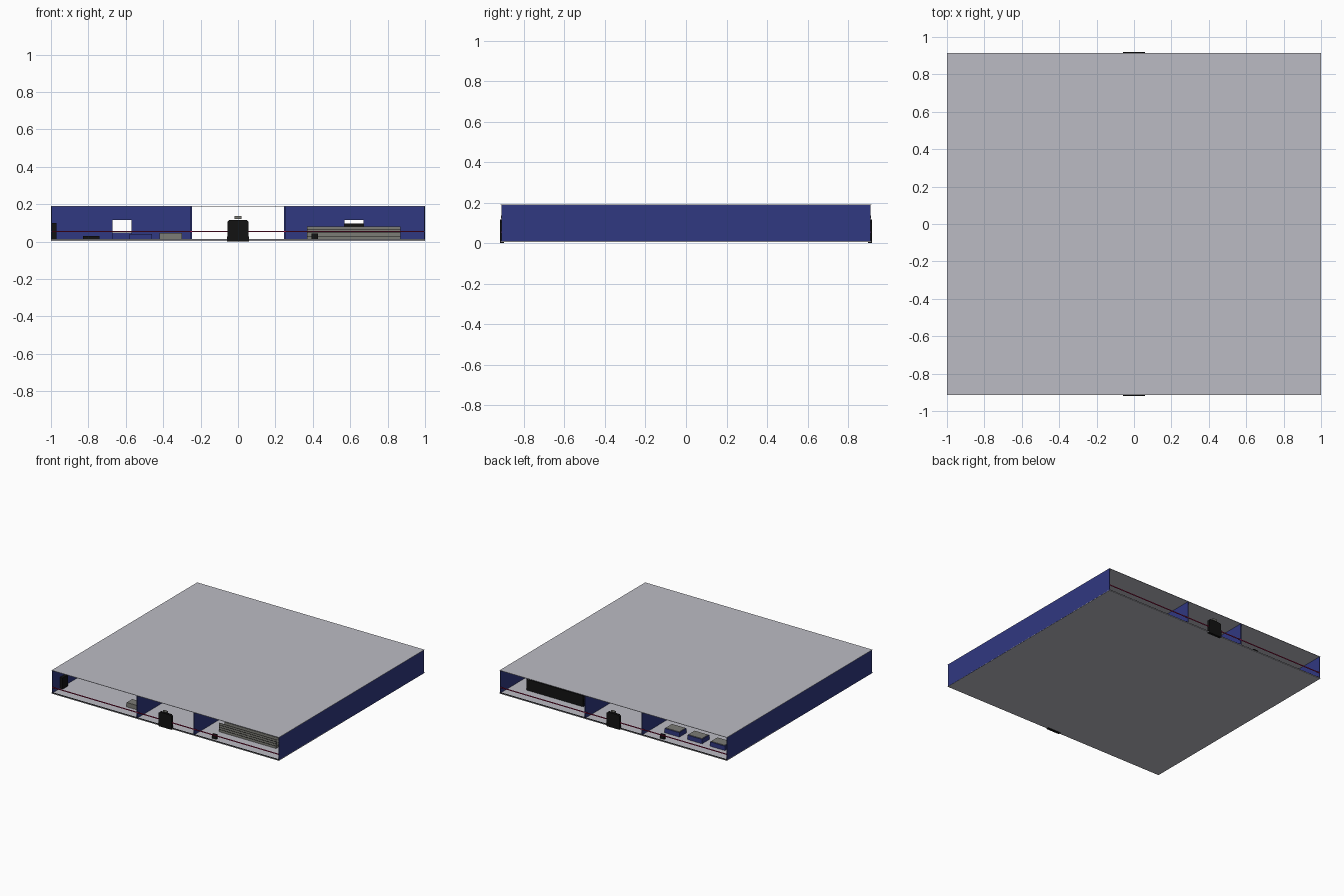
import bpy, bmesh

cube = bpy.data.objects.get("Cube")
if cube:
    bpy.data.objects.remove(cube, do_unlink=True)


def material(name, r, g, b):
    m = bpy.data.materials.new(name)
    m.use_nodes = True
    m.diffuse_color = (r, g, b, 1)
    bsdf = m.node_tree.nodes["Principled BSDF"]
    bsdf.inputs["Base Color"].default_value = (r, g, b, 1)
    bsdf.inputs["Roughness"].default_value = 0.8
    return m


PALE = material("pale grey", 0.5, 0.5, 0.55)
BLUE = material("wall blue", 0.03, 0.04, 0.22)
BLACK = material("black", 0.006, 0.006, 0.006)
GREY = material("warm grey", 0.2, 0.2, 0.18)
RED = material("stripe red", 0.45, 0.01, 0.08)

FLOOR, TOP, HALF_Y = 0.01, 0.19, 0.915


def finish(name, bm, mat):
    bmesh.ops.recalc_face_normals(bm, faces=bm.faces)
    mesh = bpy.data.meshes.new(name)
    bm.to_mesh(mesh)
    bm.free()
    mesh.materials.append(mat)
    obj = bpy.data.objects.new(name, mesh)
    bpy.context.collection.objects.link(obj)
    return obj


def box(name, x, y, z, mat):
    """Box from (min, max) pairs on each axis."""
    bm = bmesh.new()
    bmesh.ops.create_cube(bm, size=1)
    for v in bm.verts:
        v.co = [a + (c + 0.5) * (b - a) for c, (a, b) in zip(v.co, (x, y, z))]
    return finish(name, bm, mat)


def upright(name, outline, y, depth, mat):
    """Outline in x and z, extruded along y."""
    bm = bmesh.new()
    face = bm.faces.new([bm.verts.new((x, y - depth / 2, z)) for x, z in outline])
    out = bmesh.ops.extrude_face_region(bm, geom=[face])
    for v in out["geom"]:
        if isinstance(v, bmesh.types.BMVert):
            v.co.y += depth
    return finish(name, bm, mat)


# Shell: floor, ceiling and side walls
box("floor", (-1, 1), (-HALF_Y, HALF_Y), (0.004, FLOOR), PALE)
box("ceiling", (-1, 1), (-HALF_Y, HALF_Y), (TOP - 0.003, TOP), PALE)
for side, label in ((-1, "right"), (1, "left")):
    # Side walls, and the partitions along the corridor
    for part, x in (("side_wall", 0.997), ("corridor_wall", 0.25)):
        box(f"{label}_{part}", (side * x - 0.003, side * x + 0.003),
            (-HALF_Y + 0.003, HALF_Y - 0.003), (0.005, TOP - 0.002), BLUE)
    # Cross wall with a doorway
    outline = [(0.25, FLOOR), (0.57, FLOOR), (0.57, 0.115), (0.67, 0.115),
               (0.67, FLOOR), (0.997, FLOOR), (0.997, TOP - 0.002), (0.25, TOP - 0.002)]
    upright(f"{label}_cross_wall", [(side * x, z) for x, z in outline], 0, 0.006, BLUE)

# Both open ends: red rail, dark sill, entrance door and sign
for end, label in ((-1, "front"), (1, "back")):
    y = end * (HALF_Y - 0.004)
    box(f"{label}_rail", (-0.995, 0.995), (y - 0.002, y + 0.002), (0.05, 0.057), RED)
    box(f"{label}_sill", (-1, 1), (y - 0.003, y + 0.003), (0.006, 0.013), BLACK)
    half = [(0.058, 0), (0.056, 0.105), (0.046, 0.115)]
    door = half + [(-x, z) for x, z in reversed(half)]
    upright(f"{label}_door", door, end * (HALF_Y - 0.006), 0.02, BLACK)
    box(f"{label}_sign", (-0.02, 0.02), (y - 0.002, y + 0.002), (0.122, 0.136), GREY)
    x = -end * 0.41
    box(f"{label}_bin", (x - 0.018, x + 0.018),
        (y - end * 0.035 - 0.01, y - end * 0.035 + 0.01), (FLOOR, 0.043), BLACK)

# Stepped tiers: grey at the front, black at the back
for end, label, mat, rise in ((-1, "front", GREY, 0.0175), (1, "back", BLACK, 0.022)):
    for i in range(4):
        ys = sorted((end * (0.76 - i * 0.03), end * (0.73 - i * 0.03)))
        box(f"{label}_tier_{i + 1}", (0.37, 0.87), ys, (FLOOR, FLOOR + rise * (i + 1)), mat)
# Upright front panels and dark seams of the tiers
box("front_tier_panel", (0.37, 0.87), (-0.765, -0.76), (FLOOR, 0.08), GREY)
for i in range(3):
    z = 0.028 + i * 0.0175
    box(f"front_tier_seam_{i + 1}", (0.37, 0.87), (-0.767, -0.764), (z, z + 0.002), BLACK)
box("back_tier_panel", (0.37, 0.87), (0.76, 0.765), (FLOOR, 0.098), BLACK)

# Row of low blue counters at the back
for i in range(3):
    x = -0.43 - 0.2 * i
    box(f"counter_{i + 1}", (x - 0.065, x + 0.065), (0.7, 0.79), (FLOOR, 0.045), BLUE)
    box(f"counter_top_{i + 1}", (x - 0.06, x + 0.06), (0.705, 0.785), (0.045, 0.049), GREY)

# Furniture in the front right room
box("grey_chest", (-0.42, -0.3), (-0.8, -0.73), (FLOOR, 0.045), GREY)
box("blue_sofa", (-0.58, -0.46), (-0.45, -0.37), (FLOOR, 0.04), BLUE)
box("black_bench", (-0.83, -0.74), (-0.45, -0.37), (FLOOR, 0.03), BLACK)
box("wall_cabinet", (-0.994, -0.97), (-0.82, -0.75), (FLOOR, 0.1), BLACK)
